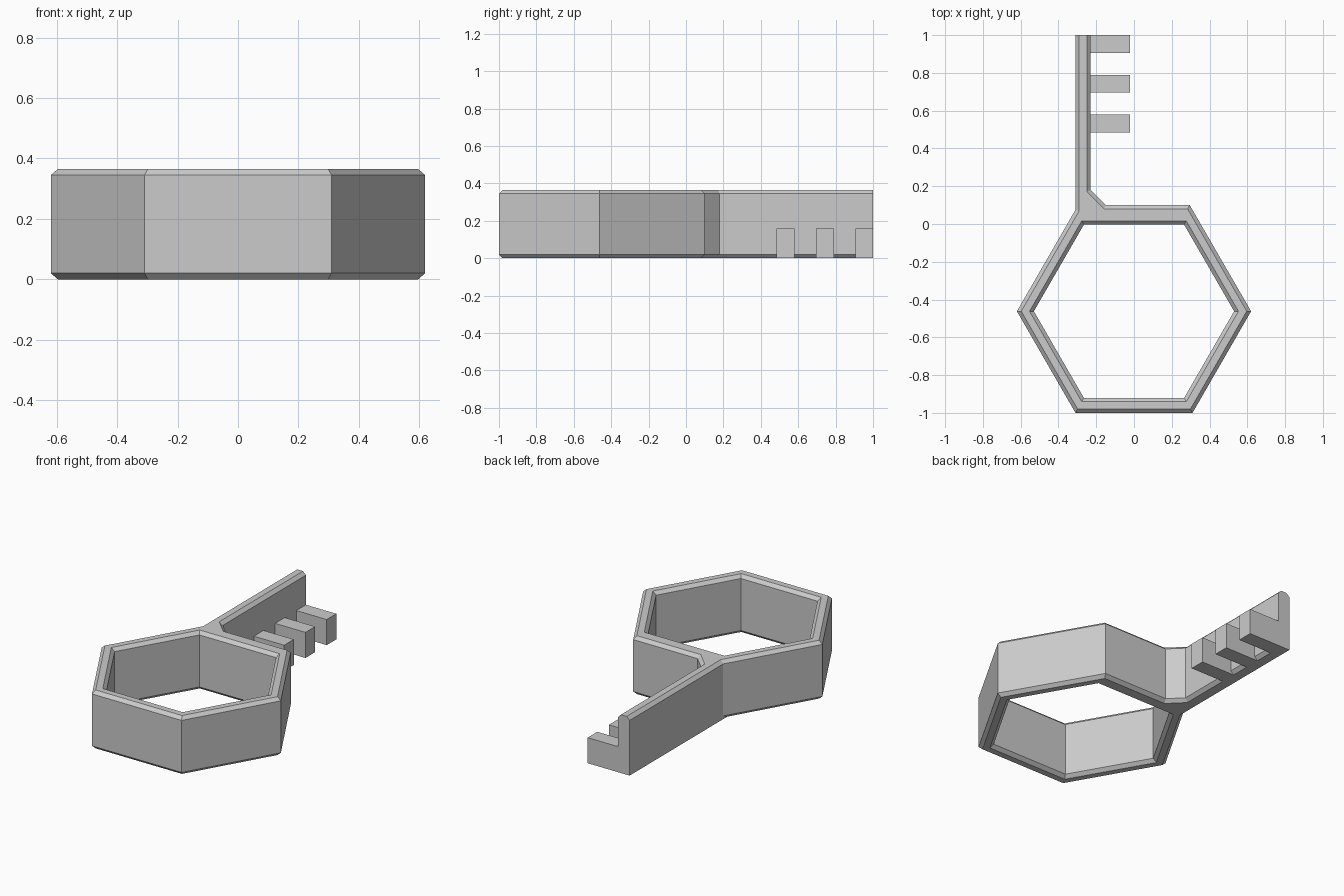
import bpy
import bmesh
from math import cos, sin, pi
from mathutils import Vector

cube = bpy.data.objects.get("Cube")
if cube:
    bpy.data.objects.remove(cube, do_unlink=True)

HEIGHT, CHAMFER = 0.365, 0.02
CENTRE_Y = -0.462

grey = bpy.data.materials.new("plain grey")
grey.use_nodes = True
colour = (0.6, 0.6, 0.6, 1)
grey.diffuse_color = colour
grey.node_tree.nodes["Principled BSDF"].inputs["Base Color"].default_value = colour


def make_object(name, bm):
    bmesh.ops.recalc_face_normals(bm, faces=bm.faces)
    mesh = bpy.data.meshes.new(name)
    bm.to_mesh(mesh)
    bm.free()
    mesh.materials.append(grey)
    obj = bpy.data.objects.new(name, mesh)
    bpy.context.collection.objects.link(obj)
    return obj


def inset(points, sharp_edges=()):
    """Move each edge of an outline to its left, except the sharp ones."""
    n = len(points)
    lines = []
    for i, p in enumerate(points):
        d = (points[(i + 1) % n] - p).normalized()
        shift = 0 if i in sharp_edges else CHAMFER
        lines.append((p + Vector((-d.y, d.x)) * shift, d))
    result = []
    for i in range(n):
        (p, d), (q, e) = lines[i - 1], lines[i]
        result.append(p + d * ((q - p).cross(e) / d.cross(e)))
    return result


def add_wall(bm, points, sharp_top=(), sharp_bottom=()):
    """Upright wall with chamfered rims; returns the bottom and top loops."""
    levels = [
        (inset(points, sharp_bottom), 0),
        (points, CHAMFER),
        (points, HEIGHT - CHAMFER),
        (inset(points, sharp_top), HEIGHT),
    ]
    rings = [[bm.verts.new((p.x, p.y, z)) for p in loop] for loop, z in levels]
    n = len(points)
    for low, high in zip(rings, rings[1:]):
        for i in range(n):
            j = (i + 1) % n
            bm.faces.new((low[i], low[j], high[j], high[i]))
    return rings[0], rings[-1]


# Hexagonal ring and straight arm as one chamfered body
outline = [Vector(p) for p in (
    (-0.31, -1), (0.31, -1), (0.62, CENTRE_Y), (0.295, 0.1), (-0.15, 0.1),
    (-0.23, 0.18), (-0.23, 1), (-0.31, 1), (-0.31, 0.075), (-0.62, CENTRE_Y))]
ARM_END, ARM_OUTSIDE = 6, 7
hole = [Vector((0.53 * cos(a), CENTRE_Y + 0.53 * sin(a)))
        for a in (-k * pi / 3 for k in range(6))]

bm = bmesh.new()
outer = add_wall(bm, outline, (ARM_END,), (ARM_END, ARM_OUTSIDE))
inner = add_wall(bm, hole)
for outer_rim, inner_rim in zip(outer, inner):
    edges = [bm.edges.get((rim[i - 1], rim[i]))
             for rim in (outer_rim, inner_rim) for i in range(len(rim))]
    bmesh.ops.triangle_fill(bm, edges=edges, use_beauty=True)
bmesh.ops.dissolve_limit(bm, angle_limit=0.01, verts=bm.verts, edges=bm.edges)
make_object("ring_and_arm", bm)

# Three square teeth along the foot of the arm
TOOTH_LOW, TOOTH_HIGH = Vector((-0.27, 0, 0)), Vector((-0.02, 0.095, 0.16))
for number, start in enumerate((0.485, 0.695, 0.905), 1):
    bm = bmesh.new()
    bmesh.ops.create_cube(bm, size=1)
    bmesh.ops.scale(bm, vec=TOOTH_HIGH - TOOTH_LOW, verts=bm.verts)
    middle = (TOOTH_LOW + TOOTH_HIGH) / 2 + Vector((0, start, 0))
    bmesh.ops.translate(bm, vec=middle, verts=bm.verts)
    make_object(f"tooth_{number}", bm)
